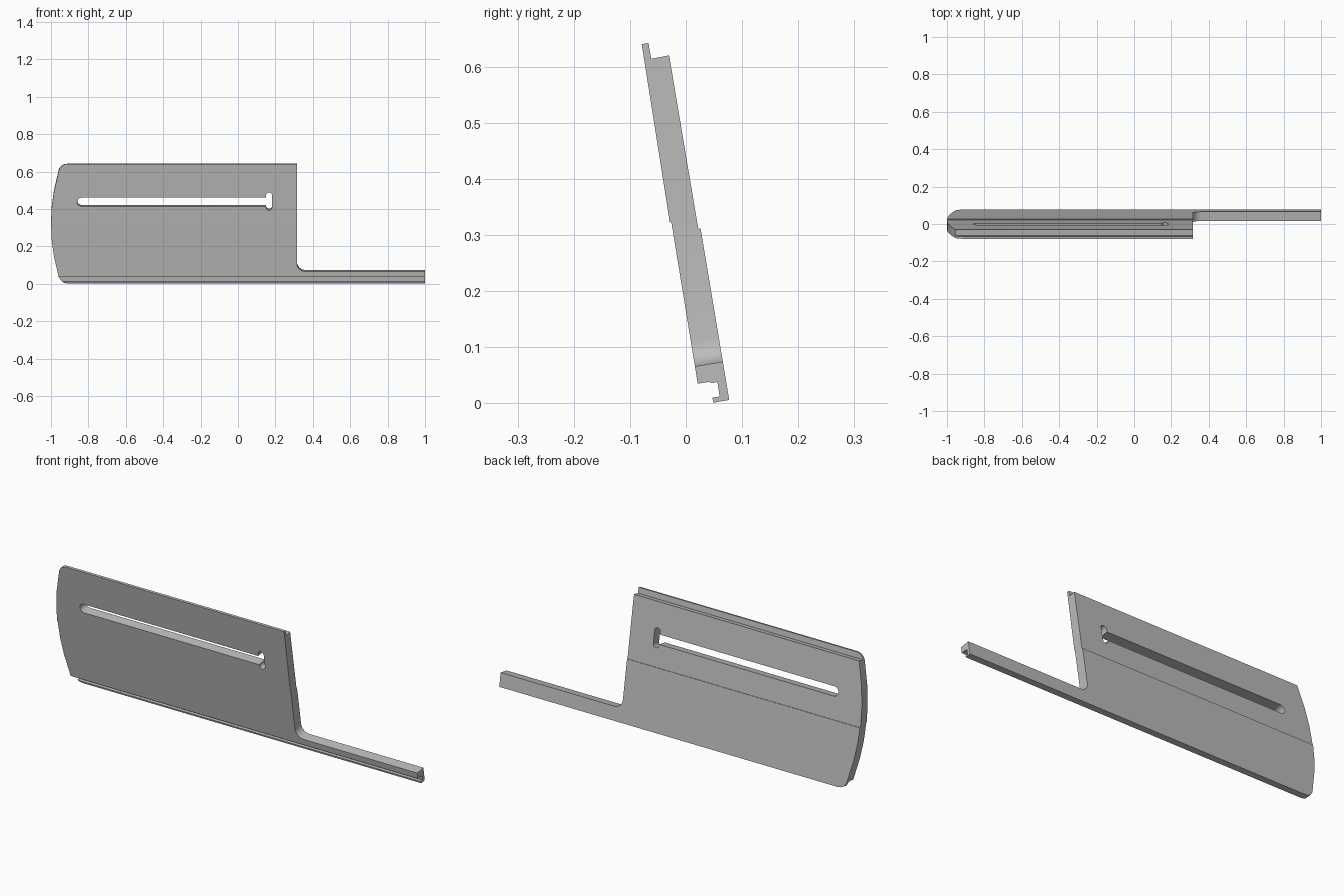
import bpy
import bmesh
from math import cos, sin, tan, radians, pi

cube = bpy.data.objects.get("Cube")
if cube:
    bpy.data.objects.remove(cube, do_unlink=True)

LEAN = tan(radians(9.5))  # the panel leans forward; all cuts run square to it

grey = bpy.data.materials.new("plain grey")
grey.use_nodes = True
grey.diffuse_color = (0.5, 0.5, 0.5, 1)
grey.node_tree.nodes["Principled BSDF"].inputs["Base Color"].default_value = (0.5, 0.5, 0.5, 1)


def prism(name, start, end):
    """Solid between two matching rings of points."""
    bm = bmesh.new()
    a = [bm.verts.new(p) for p in start]
    b = [bm.verts.new(p) for p in end]
    bm.faces.new(a)
    bm.faces.new(b[::-1])
    n = len(a)
    for i in range(n):
        bm.faces.new((a[i], b[i], b[(i + 1) % n], a[(i + 1) % n]))
    bmesh.ops.recalc_face_normals(bm, faces=bm.faces)
    mesh = bpy.data.meshes.new(name)
    bm.to_mesh(mesh)
    bm.free()
    mesh.materials.append(grey)
    obj = bpy.data.objects.new(name, mesh)
    bpy.context.collection.objects.link(obj)
    return obj


def cutter(name, outline, reach=0.2):
    """Front outline pushed through along the panel's normal."""
    ring = lambda y: [(x, y, z + y * LEAN) for x, z in outline]
    return prism(name, ring(-reach), ring(reach))


def arc(cx, cz, r, start, end, steps=6):
    angles = [radians(start + (end - start) * i / steps) for i in range(steps + 1)]
    return [(cx + r * cos(t), cz + r * sin(t)) for t in angles]


def combine(target, tool, operation):
    mod = target.modifiers.new(operation.title(), 'BOOLEAN')
    mod.operation = operation
    mod.solver = 'EXACT'
    mod.object = tool
    bpy.context.view_layer.objects.active = target
    bpy.ops.object.modifier_apply(modifier=mod.name)
    bpy.data.objects.remove(tool, do_unlink=True)


# Cross-section with top lip, lapped middle and hooked bottom groove
section = [(-0.079, 0.640), (-0.067, 0.642), (-0.062, 0.614), (-0.030, 0.620),
           (0.022, 0.311), (0.026, 0.312), (0.077, 0.006), (0.049, 0.001),
           (0.047, 0.010), (0.060, 0.012), (0.056, 0.038), (0.046, 0.036),
           (0.041, 0.038), (0.021, 0.035), (-0.026, 0.323), (-0.029, 0.3225)]
panel = prism("panel", [(-1.1, y, z) for y, z in section], [(1, y, z) for y, z in section])

# Front outline: bowed left end, rounded corners, long bottom rail
mid, half, r = 0.3235, 0.3295, 0.045
bow = [(-1 + 0.5 * d * d, mid + d) for d in (0.18, 0.09, 0, -0.09, -0.18)]
outline = [(0.315, 0.8)]
outline += [(-0.915, 0.8)] + arc(-0.914, mid + half - r, r, 90, 170)
outline += bow
outline += arc(-0.914, mid - half + r, r, 190, 270) + [(-0.914, -0.1)]
outline += [(1.1, -0.1), (1.1, 0.063)]
outline += arc(0.360, 0.108, r, 270, 180)
combine(panel, cutter("outline_cutter", outline), 'INTERSECT')

# Long slot with a rounded left end
slot = [(0.165, 0.421), (0.165, 0.469)] + arc(-0.836, 0.445, 0.024, 90, 270, 10)
combine(panel, cutter("slot_cutter", slot), 'DIFFERENCE')

# Short upright slot closing the right end
cross = arc(0.166, 0.482, 0.016, 0, 180, 8) + arc(0.166, 0.416, 0.016, 180, 360, 8)
combine(panel, cutter("cross_slot_cutter", cross), 'DIFFERENCE')

bpy.ops.object.select_all(action='DESELECT')
panel.select_set(True)
bpy.context.view_layer.objects.active = panel
bpy.ops.object.shade_smooth_by_angle(angle=radians(25))
